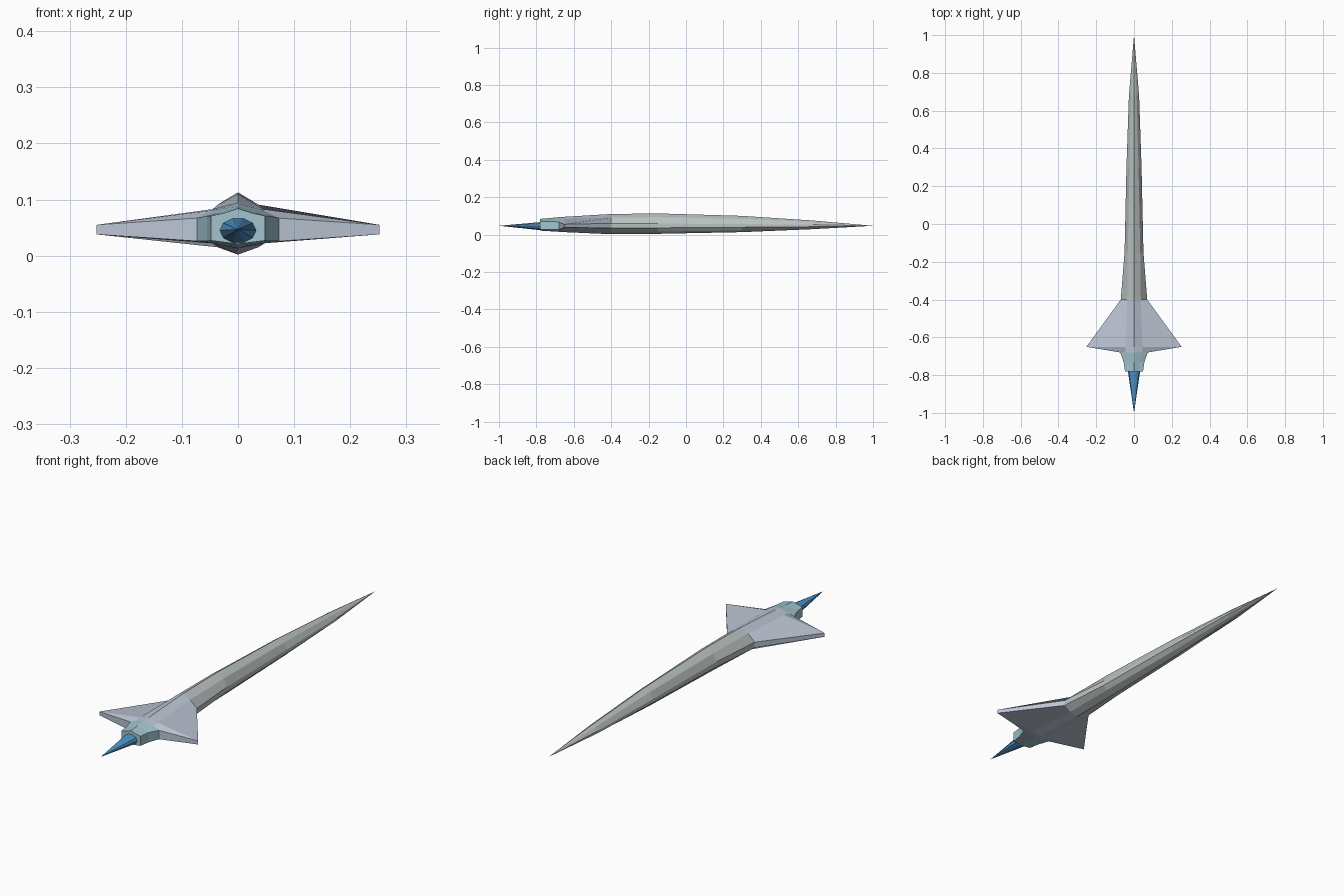
import bpy, bmesh, math

if "Cube" in bpy.data.objects:
    bpy.data.objects.remove(bpy.data.objects["Cube"])


def material(name, rgb):
    m = bpy.data.materials.new(name)
    m.diffuse_color = (*rgb, 1)
    m.use_nodes = True
    m.node_tree.nodes["Principled BSDF"].inputs["Base Color"].default_value = m.diffuse_color
    return m


def finish(bm, name, mats):
    bmesh.ops.recalc_face_normals(bm, faces=bm.faces[:])
    me = bpy.data.meshes.new(name)
    bm.to_mesh(me)
    bm.free()
    ob = bpy.data.objects.new(name, me)
    bpy.context.collection.objects.link(ob)
    for m in mats:
        me.materials.append(m)
    return ob


# Hull sections, nose to tail: y, top z, shoulder (x, z), side (x, upper z, lower z),
# lower shoulder (x, z), bottom z, material index
sections = [
    (0.68, 0.075, 0.014, 0.067, 0.027, 0.053, 0.042, 0.014, 0.034, 0.029, 0),
    (0.30, 0.100, 0.024, 0.084, 0.040, 0.056, 0.039, 0.024, 0.022, 0.013, 0),
    (-0.15, 0.113, 0.033, 0.093, 0.050, 0.059, 0.036, 0.033, 0.016, 0.004, 0),
    (-0.40, 0.110, 0.036, 0.091, 0.070, 0.060, 0.035, 0.036, 0.015, 0.002, 0),
    # wing tips
    (-0.65, 0.095, 0.045, 0.083, 0.252, 0.055, 0.038, 0.045, 0.022, 0.013, 1),
    (-0.68, 0.093, 0.045, 0.081, 0.073, 0.067, 0.026, 0.045, 0.022, 0.015, 1),
    # nozzle
    (-0.73, 0.088, 0.029, 0.078, 0.055, 0.071, 0.026, 0.029, 0.022, 0.018, 2),
    (-0.78, 0.084, 0.025, 0.076, 0.048, 0.071, 0.027, 0.025, 0.024, 0.021, 2),
]

bm = bmesh.new()
nose = bm.verts.new((0, 1, 0.047))
previous = None
for y, zt, xs, zs, xw, zu, zl, xb, zb, bottom, mat in sections:
    half = [(xs, zs), (xw, zu), (xw, zl), (xb, zb)]
    outline = [(0, zt)] + half + [(0, bottom)] + [(-x, z) for x, z in reversed(half)]
    ring = [bm.verts.new((x, y, z)) for x, z in outline]
    n = len(ring)
    for i in range(n):
        j = (i + 1) % n
        if previous is None:
            f = bm.faces.new((nose, ring[i], ring[j]))
        else:
            f = bm.faces.new((previous[i], ring[i], ring[j], previous[j]))
        f.material_index = mat
    previous = ring
bm.faces.new(previous).material_index = 2
finish(bm, "hull", [material("hull_grey", (0.50, 0.54, 0.54)),
                    material("wing_blue_grey", (0.50, 0.56, 0.66)),
                    material("nozzle_teal", (0.36, 0.55, 0.62))])

# Exhaust flame: ten-sided flattened cone pointing backwards
bm = bmesh.new()
tip = bm.verts.new((0, -1, 0.047))
base = [bm.verts.new((0.033 * math.cos(a), -0.775, 0.045 + 0.023 * math.sin(a)))
        for a in (math.tau * i / 10 for i in range(10))]
for i in range(10):
    bm.faces.new((tip, base[i], base[(i + 1) % 10]))
bm.faces.new(base)
finish(bm, "exhaust_flame", [material("flame_blue", (0.08, 0.30, 0.58))])
